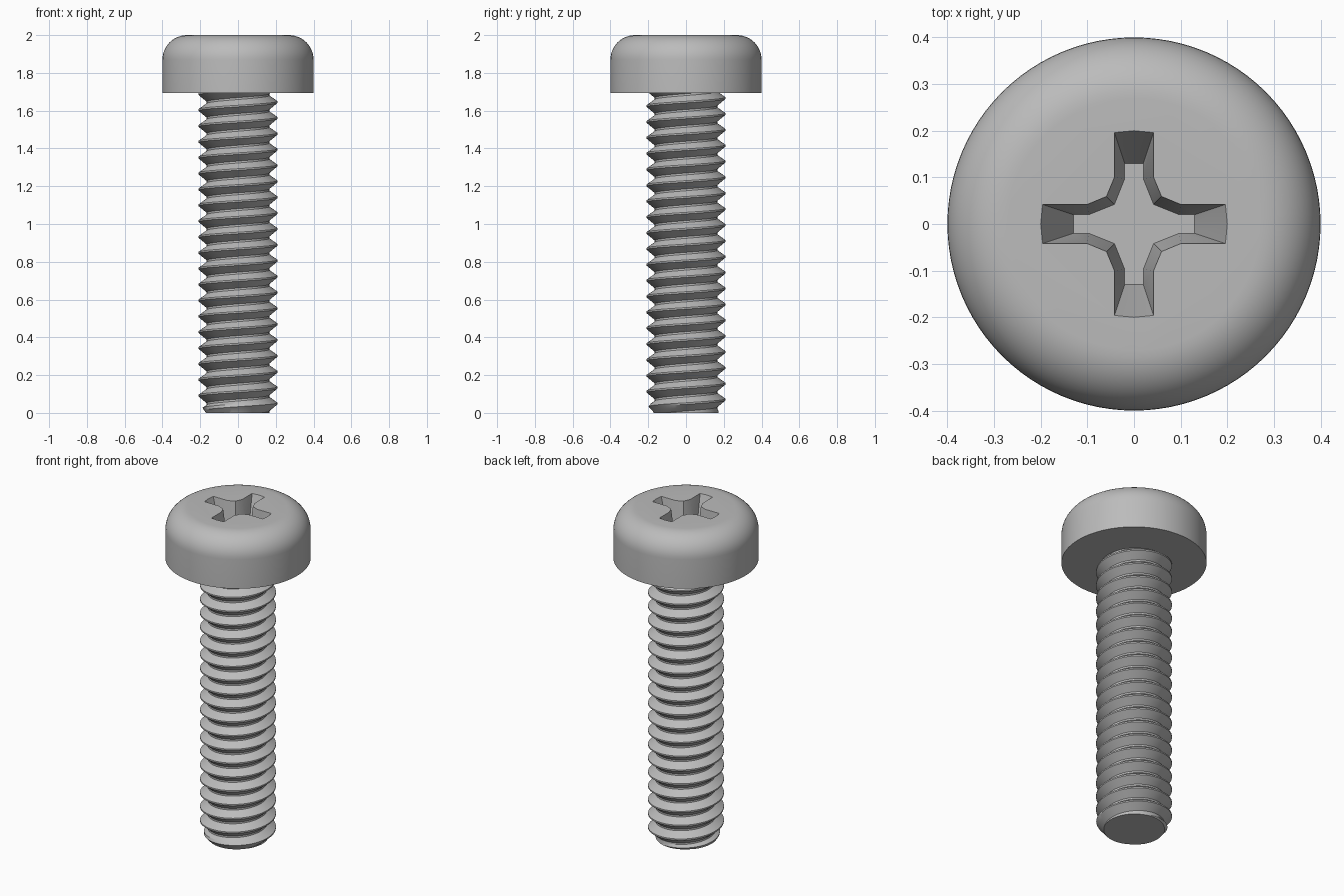
import bpy, bmesh, math
from math import sin, cos, pi, radians

cube = bpy.data.objects.get("Cube")
if cube:
    bpy.data.objects.remove(cube, do_unlink=True)

steel = bpy.data.materials.new("grey steel")
steel.use_nodes = True
GREY = (0.5, 0.5, 0.5, 1)
steel.diffuse_color = GREY
steel.node_tree.nodes["Principled BSDF"].inputs["Base Color"].default_value = GREY


def make_object(name, bm):
    bmesh.ops.recalc_face_normals(bm, faces=bm.faces[:])
    mesh = bpy.data.meshes.new(name)
    bm.to_mesh(mesh)
    bm.free()
    mesh.materials.append(steel)
    obj = bpy.data.objects.new(name, mesh)
    bpy.context.collection.objects.link(obj)
    return obj


def loft(bm, rings):
    """Join closed rings of points with quads and cap both ends."""
    loops = [[bm.verts.new(p) for p in ring] for ring in rings]
    for a, b in zip(loops, loops[1:]):
        for i in range(len(a)):
            j = (i + 1) % len(a)
            bm.faces.new((a[i], a[j], b[j], b[i]))
    bm.faces.new(loops[0][::-1])
    bm.faces.new(loops[-1])


def smooth(obj, angle):
    bpy.ops.object.select_all(action='DESELECT')
    obj.select_set(True)
    bpy.context.view_layer.objects.active = obj
    bpy.ops.object.shade_smooth_by_angle(angle=radians(angle))


# Pan head: straight rim with a rounded upper edge
HEAD_R, HEAD_Z, FILLET, SEG = 0.4, 1.693, 0.13, 96
profile = [(HEAD_R, HEAD_Z)]
for k in range(13):
    a = k / 12 * pi / 2
    profile.append((HEAD_R - FILLET + FILLET * cos(a), 2 - FILLET + FILLET * sin(a)))
bm = bmesh.new()
loft(bm, [[(r * cos(2 * pi * i / SEG), r * sin(2 * pi * i / SEG), z) for i in range(SEG)]
          for r, z in profile])
head = make_object("head", bm)

# Tapered cross recess, cut out of the head
DEPTH = 0.2


def cross(quarter, z):
    ring = []
    for q in range(4):
        c, s = cos(q * pi / 2), sin(q * pi / 2)
        ring += [(x * c - y * s, x * s + y * c, z) for x, y in quarter]
    return ring


rim = [(0.196, -0.042), (0.2, 0), (0.196, 0.042), (0.1, 0.042), (0.059, 0.059), (0.042, 0.1)]
floor = [(0.13, -0.02), (0.13, 0), (0.13, 0.02), (0.097, 0.02), (0.042, 0.042), (0.02, 0.097)]
above = [(x + (x - u) * 0.1, y + (y - v) * 0.1) for (x, y), (u, v) in zip(rim, floor)]
bm = bmesh.new()
loft(bm, [cross(floor, 2 - DEPTH), cross(rim, 2), cross(above, 2 + DEPTH * 0.1)])
cutter = make_object("recess_cutter", bm)
cutter.hide_render = True
cut = head.modifiers.new("recess", 'BOOLEAN')
cut.operation, cut.solver, cut.object = 'DIFFERENCE', 'EXACT', cutter
bpy.context.view_layer.objects.active = head
bpy.ops.object.modifier_apply(modifier=cut.name)
bpy.data.objects.remove(cutter, do_unlink=True)
smooth(head, 25)

# Threaded shank: V profile swept along a right-handed helix
PITCH, ROOT, CREST, STEPS = 0.084, 0.166, 0.209, 64
tooth = [(0, ROOT), (0.12, ROOT), (0.33, (ROOT + CREST) / 2), (0.54, CREST),
         (0.64, CREST), (0.82, (ROOT + CREST) / 2)]
turns = int(HEAD_Z / PITCH) + 4
rows = [(t + f, r) for t in range(-2, turns) for f, r in tooth]
bm = bmesh.new()
grid = []
for level, radius in rows:
    line = []
    for i in range(STEPS):
        a = 2 * pi * i / STEPS
        z = (level + i / STEPS) * PITCH
        r = min(radius, 0.168 + max(z, 0) * 0.9)     # chamfered tip
        line.append(bm.verts.new((r * cos(a), r * sin(a), z)))
    grid.append(line)
n = len(tooth)
for k in range(len(grid) - n - 1):
    for i in range(STEPS):
        if i < STEPS - 1:
            quad = (grid[k][i], grid[k][i + 1], grid[k + 1][i + 1], grid[k + 1][i])
        else:  # the seam joins the next turn
            quad = (grid[k][i], grid[k + n][0], grid[k + n + 1][0], grid[k + 1][i])
        bm.faces.new(quad)
# Trim flat at the tip and just inside the head, then close the ends
for z, up in ((0, -1), (HEAD_Z + 0.01, 1)):
    bmesh.ops.bisect_plane(bm, geom=bm.verts[:] + bm.edges[:] + bm.faces[:],
                           plane_co=(0, 0, z), plane_no=(0, 0, up), clear_outer=True)
    edges = [e for e in bm.edges if e.is_boundary and
             all(abs(v.co.z - z) < 1e-4 for v in e.verts)]
    bmesh.ops.holes_fill(bm, edges=edges, sides=0)
shank = make_object("threaded_shank", bm)
smooth(shank, 25)
